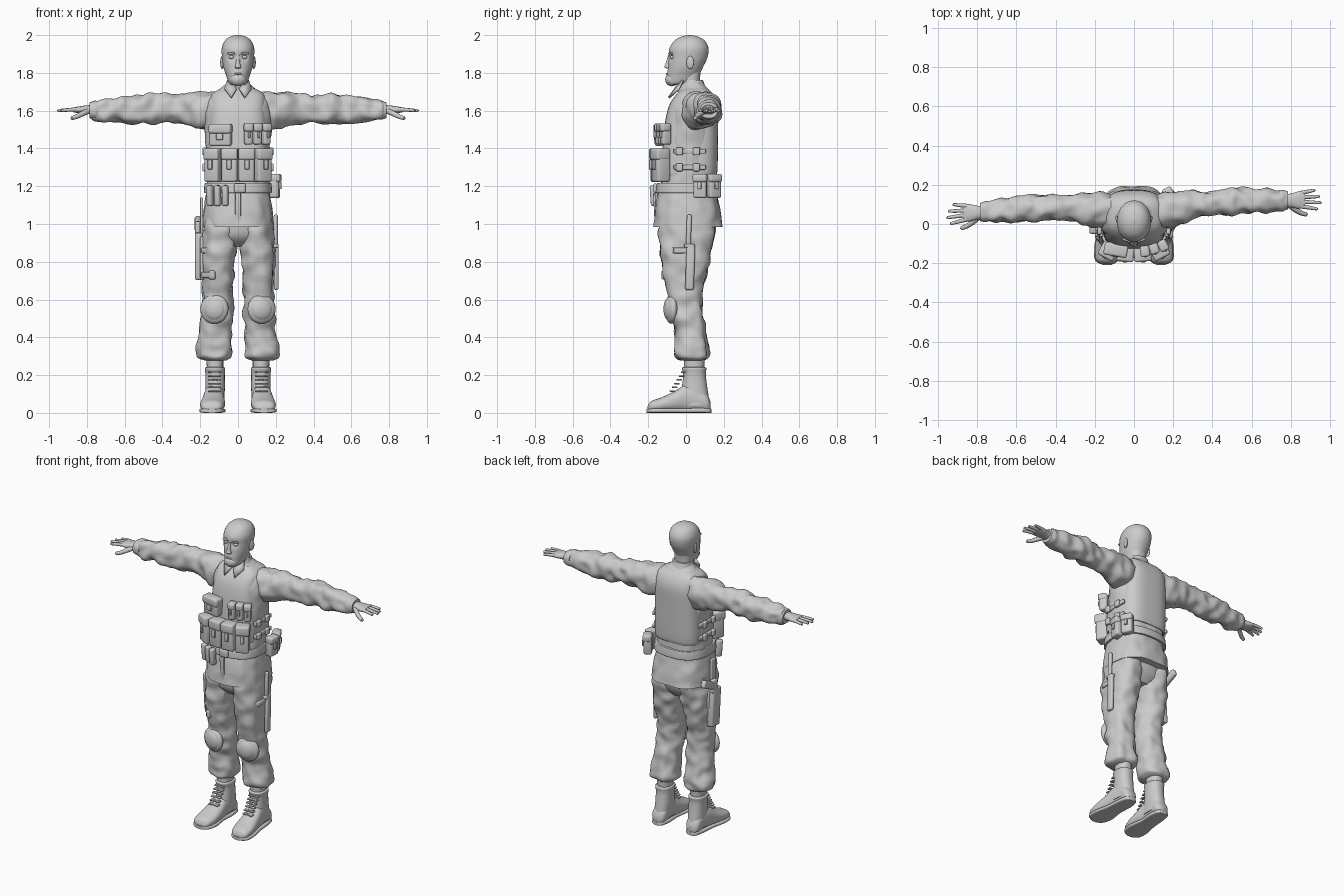
import bpy, bmesh, math
from mathutils import Vector, Matrix, noise

cube = bpy.data.objects.get("Cube")
if cube:
    bpy.data.objects.remove(cube, do_unlink=True)

clay = bpy.data.materials.new("plain_grey")
clay.use_nodes = True
GREY = (0.6, 0.6, 0.6, 1)
clay.diffuse_color = GREY
clay.node_tree.nodes["Principled BSDF"].inputs["Base Color"].default_value = GREY
SIDES = (("left", 1), ("right", -1))


def finish(name, bm):
    bmesh.ops.recalc_face_normals(bm, faces=bm.faces)
    mesh = bpy.data.meshes.new(name)
    bm.to_mesh(mesh)
    bm.free()
    mesh.materials.append(clay)
    ob = bpy.data.objects.new(name, mesh)
    bpy.context.collection.objects.link(ob)
    bpy.ops.object.select_all(action="DESELECT")
    ob.select_set(True)
    bpy.context.view_layer.objects.active = ob
    bpy.ops.object.shade_smooth_by_angle(angle=math.radians(40))
    return ob


def spline(rows, steps):
    """Smooth the listed cross-sections into a denser sequence."""
    out = []
    for i in range(len(rows) - 1):
        p, q, r, s = (rows[max(0, min(len(rows) - 1, i + k))] for k in (-1, 0, 1, 2))
        for j in range(steps):
            t = j / steps
            out.append([b + .5 * t * (c - a + t * (2*a - 5*b + 4*c - d + t * (3*(b - c) + d - a)))
                        for a, b, c, d in zip(p, q, r, s)])
    return out + [list(rows[-1])]


def loft(name, axis, rows, side=1, square=2.3, n=32, steps=5, fold=0, shape=None):
    """Rows give position on the axis, then low and high bounds on the other two axes."""
    bm, rings = bmesh.new(), []
    for t, a0, a1, b0, b1 in spline(rows, steps):
        ring = []
        for k in range(n):
            ang = math.tau * k / n
            c, s = math.cos(ang), math.sin(ang)
            u = math.copysign(abs(c) ** (2 / square), c)
            v = math.copysign(abs(s) ** (2 / square), s)
            a, b = (a0 + a1) / 2 + u * (a1 - a0) / 2, (b0 + b1) / 2 + v * (b1 - b0) / 2
            co = Vector({"x": (t, a, b), "y": (a, t, b), "z": (a, b, t)}[axis])
            if fold:
                push = fold * noise.noise(co * 17 + Vector((side, 0, 0)))
                co += push * Vector({"x": (0, u, v), "y": (u, 0, v), "z": (u, v, 0)}[axis])
            if shape:
                co = shape(co)
            co.x *= side
            ring.append(bm.verts.new(co))
        rings.append(ring)
    for low, high in zip(rings, rings[1:]):
        for k in range(n):
            bm.faces.new((low[k], low[(k+1) % n], high[(k+1) % n], high[k]))
    bm.faces.new(rings[0])
    bm.faces.new(rings[-1])
    return finish(name, bm)


def box(name, loc, size, turn=0, tilt=0, soft=.012):
    """Rounded block; turn is about z, tilt about x, in degrees."""
    bm = bmesh.new()
    bmesh.ops.create_cube(bm, size=1)
    bmesh.ops.scale(bm, vec=size, verts=bm.verts)
    bmesh.ops.bevel(bm, geom=bm.edges[:], offset=min(soft, min(size) * .45), segments=3,
                    profile=.5, affect="EDGES")
    spin = Matrix.Rotation(math.radians(turn), 4, "Z") @ Matrix.Rotation(math.radians(tilt), 4, "X")
    bmesh.ops.transform(bm, matrix=Matrix.Translation(loc) @ spin, verts=bm.verts)
    return finish(name, bm)


def ball(name, loc, size, turn=0):
    bm = bmesh.new()
    bmesh.ops.create_uvsphere(bm, u_segments=24, v_segments=14, radius=1)
    m = Matrix.Translation(loc) @ Matrix.Rotation(math.radians(turn), 4, "Z") @ Matrix.Diagonal((*size, 1))
    bmesh.ops.transform(bm, matrix=m, verts=bm.verts)
    return finish(name, bm)


def tube(name, points, radius):
    """Tapered rounded rod through the points."""
    bm, rings = bmesh.new(), []
    for i, p in enumerate(points):
        d = (points[min(i+1, len(points)-1)] - points[max(i-1, 0)]).to_track_quat("Z", "Y")
        r = radius * (1 - .35 * i / (len(points) - 1))
        rings.append([bm.verts.new(p + d @ Vector((r * math.cos(k * math.tau / 10),
                      r * math.sin(k * math.tau / 10), 0))) for k in range(10)])
    for low, high in zip(rings, rings[1:]):
        for k in range(10):
            bm.faces.new((low[k], low[(k+1) % 10], high[(k+1) % 10], high[k]))
    tip = bm.verts.new(points[-1] + (points[-1] - points[-2]).normalized() * radius * .5)
    for k in range(10):
        bm.faces.new((rings[-1][k], rings[-1][(k+1) % 10], tip))
    bm.faces.new(rings[0])
    return finish(name, bm)


def pouch(name, x, y, z, w, d, h, turn=0, flap=.35):
    """Pouch body with an overhanging flap and a closing tab."""
    spin = Matrix.Rotation(math.radians(turn), 3, "Z")
    at = lambda dy, dz: Vector((x, y, z)) + spin @ Vector((0, dy, dz))
    box(name, at(0, 0), (w, d, h), turn)
    box(name + "_flap", at(-.005, h * (1 - flap) / 2 + .003), (w + .006, d + .004, h * flap), turn)
    box(name + "_tab", at(-d / 2 - .004, h * (.38 - flap)), (w * .3, .014, h * .3), turn, soft=.004)


# Head with eye sockets pressed in
def face(co):
    for s in (-1, 1):
        gap = (co - Vector((s * .036, -.09, 1.885))).length
        co.y += .016 * math.exp(-(gap / .019) ** 2)
    return co


loft("head", "z", [(1.735, -.03, .03, -.094, -.03), (1.75, -.05, .05, -.102, .04),
     (1.79, -.064, .064, -.1, .07), (1.83, -.077, .077, -.095, .09), (1.88, -.084, .084, -.092, .113),
     (1.93, -.086, .086, -.088, .119), (1.97, -.07, .07, -.062, .1), (1.992, -.042, .042, -.025, .065),
     (2, -.008, .008, .012, .028)], n=64, steps=8, square=2.1, shape=face)
loft("neck", "z", [(1.66, -.065, .065, -.04, .1), (1.75, -.056, .056, -.03, .075),
     (1.82, -.055, .055, -.03, .08)])
loft("nose", "z", [(1.822, -.012, .012, -.1, -.08), (1.832, -.017, .017, -.115, -.08),
     (1.85, -.011, .011, -.108, -.08), (1.895, -.008, .008, -.094, -.08)], n=16)
ball("beard", (0, -.075, 1.765), (.043, .035, .036))
ball("mouth", (0, -.1, 1.795), (.022, .006, .005))
for label, s in SIDES:
    ball(label + "_ear", (s * .084, .022, 1.855), (.009, .021, .034), s * -15)
    ball(label + "_eye", (s * .035, -.072, 1.883), (.014, .013, .01))
    box(label + "_brow", (s * .037, -.083, 1.902), (.042, .014, .01), s * 18)

# Jacket and vest
loft("jacket", "z", [(.985, -.188, .188, -.17, .196), (1.08, -.182, .182, -.163, .18),
     (1.19, -.165, .165, -.14, .16), (1.35, -.165, .165, -.112, .15), (1.5, -.175, .175, -.1, .152),
     (1.6, -.175, .175, -.09, .155), (1.67, -.15, .15, -.06, .145), (1.71, -.1, .1, -.025, .12),
     (1.745, -.062, .062, -.015, .09)], n=64, square=2.5, fold=.008)
loft("vest", "z", [(1.26, -.15, .15, -.128, .15), (1.28, -.16, .16, -.132, .166),
     (1.5, -.158, .158, -.116, .17), (1.62, -.15, .15, -.092, .17), (1.685, -.14, .14, -.052, .145),
     (1.718, -.09, .09, -.015, .11)], n=64, square=3.2)
loft("belt", "z", [(1.165, -.175, .175, -.155, .172), (1.17, -.18, .18, -.16, .177),
     (1.212, -.177, .177, -.155, .173), (1.217, -.172, .172, -.15, .168)], n=64, square=2.5)
box("belt_buckle", (.01, -.162, 1.19), (.06, .02, .05))
box("jacket_placket", (0, -.164, 1.08), (.03, .012, .17), tilt=3, soft=.004)
loft("collar", "z", [(1.7, -.078, .078, -.045, .115), (1.735, -.066, .066, -.028, .1),
     (1.762, -.058, .058, -.01, .09)])
for label, s in SIDES:
    bm = bmesh.new()
    bm.faces.new([bm.verts.new((s * x, y, z)) for x, y, z in
                  ((.004, -.05, 1.715), (.035, -.086, 1.665), (.07, -.035, 1.71), (.055, -.012, 1.757))])
    ob = finish(label + "_collar_point", bm)
    ob.modifiers.new("thickness", "SOLIDIFY").thickness = .012

# Sleeves and hands; the right arm reaches further forward
for label, s in SIDES:
    def reach(co, s=s):
        if s < 0:
            co.y -= .095 * max(0, co.x - .15)
        return co

    loft(label + "_sleeve", "x", [(.06, -.03, .14, 1.51, 1.69), (.19, -.015, .162, 1.5, 1.7),
         (.28, .015, .165, 1.525, 1.69), (.38, .045, .165, 1.535, 1.685), (.47, .045, .178, 1.53, 1.69),
         (.55, .05, .185, 1.53, 1.685), (.66, .058, .178, 1.54, 1.665), (.75, .065, .178, 1.55, 1.652),
         (.775, .078, .165, 1.56, 1.645)], s, fold=.018, steps=8, shape=reach)
    loft(label + "_cuff", "x", [(.74, .07, .172, 1.555, 1.647), (.76, .068, .174, 1.553, 1.65),
         (.785, .075, .167, 1.56, 1.644)], s, shape=reach)
    loft(label + "_palm", "x", [(.76, .088, .15, 1.578, 1.63), (.8, .085, .155, 1.583, 1.628),
         (.845, .078, .168, 1.587, 1.622), (.872, .082, .165, 1.592, 1.617)], s, shape=reach)
    for i, (finger, tip) in enumerate((("index", .935), ("middle", .953), ("ring", .945), ("little", .922))):
        y, fan = .09 + .023 * i, (i - 1.5) * .009
        path = [reach(Vector((.855 + (tip - .855) * t, y + fan * t, 1.606 - .006 * t * t)))
                for t in (0, .35, .7, 1)]
        tube(f"{label}_{finger}_finger", [Vector((s * p.x, p.y, p.z)) for p in path], .0115)
    thumb = [reach(Vector(p)) for p in ((.79, .1, 1.6), (.825, .072, 1.583), (.855, .055, 1.568), (.88, .048, 1.56))]
    tube(label + "_thumb", [Vector((s * p.x, p.y, p.z)) for p in thumb], .016)

# Trousers, knee pads and boots
loft("trouser_seat", "z", [(.88, -.08, .08, -.07, .1), (.94, -.175, .175, -.13, .14),
     (1.05, -.172, .172, -.14, .16)], n=48)
for label, s in SIDES:
    loft(label + "_trouser_leg", "z", [(1.03, .005, .182, -.138, .16), (.92, .005, .19, -.14, .145),
         (.8, .018, .195, -.13, .122), (.66, .028, .187, -.105, .095), (.55, .03, .192, -.085, .088),
         (.43, .036, .202, -.06, .105), (.34, .034, .213, -.06, .12), (.295, .038, .213, -.055, .118),
         (.278, .065, .185, -.025, .095)], s, fold=.016, steps=7)
    ball(label + "_knee_pad", (s * .125, -.078, .55), (.076, .032, .078), s * 12)
    ball(label + "_knee_pad_shell", (s * .125, -.088, .55), (.06, .03, .062), s * 12)
    loft(label + "_boot_shaft", "z", [(.04, .075, .175, -.05, .128), (.12, .07, .172, -.025, .115),
         (.2, .07, .172, -.015, .105), (.235, .068, .176, -.022, .108), (.242, .075, .168, -.015, .1)], s)
    loft(label + "_sock", "z", [(.22, .078, .164, -.01, .095), (.3, .078, .168, -.01, .1)], s)
    loft(label + "_boot_foot", "y", [(-.203, .11, .165, .01, .035), (-.185, .085, .193, .005, .062),
         (-.13, .07, .2, .005, .082), (-.06, .07, .19, .005, .115), (0, .075, .18, .005, .15),
         (.06, .076, .174, .005, .14), (.11, .08, .17, .005, .1), (.13, .1, .15, .01, .06)], s)
    loft(label + "_boot_sole", "y", [(-.208, .115, .16, 0, .02), (-.185, .08, .198, 0, .024),
         (-.12, .066, .204, 0, .024), (-.03, .078, .186, 0, .024), (.06, .074, .178, 0, .026),
         (.12, .085, .165, 0, .026), (.134, .11, .14, 0, .02)], s, square=4)
    for i in range(6):
        for cross in (-1, 1):
            box(f"{label}_lace", (s * .125, -.072 + .012 * i, .115 + .02 * i), (.07, .014, .008), cross * 14, soft=.003)

# Front pouches
for i, (x, turn) in enumerate(((-.128, -28), (-.043, -6), (.043, 6), (.128, 28))):
    pouch(f"magazine_pouch_{i}", x, -.155 + abs(x) * .17, 1.31, .082, .075, .175, turn)
pouch("chest_pouch", -.092, -.128, 1.47, .115, .06, .115, -10, .45)
for i in range(3):
    pouch(f"chest_tube_pouch_{i}", .055 + .046 * i, -.135 + .014 * i, 1.475, .042, .052, .11, 8 + 9 * i, .4)
for i in range(3):
    box(f"belt_tool_pouch_{i}", (-.148 + .04 * i, -.135 - .017 * i, 1.15), (.033, .04, .11), -35 + 12 * i, 4)

# Side straps, buckles and hip pouches
for label, s in SIDES:
    for z in (1.385, 1.3):
        box(label + "_side_strap", (s * .167, .02, z), (.018, .17, .026), soft=.005)
        for y in (-.035, .055):
            box(label + "_strap_buckle", (s * .177, y, z), (.022, .036, .042), soft=.006)
pouch("hip_pouch_front", .195, .075, 1.2, .07, .05, .125, 82)
pouch("hip_pouch_back", .175, .147, 1.2, .07, .05, .125, 118)

# Knife on the left thigh
box("knife_sheath", (.203, .022, .77), (.024, .046, .24), tilt=-2)
box("knife_handle", (.2, .015, .965), (.022, .026, .17), tilt=-2, soft=.01)
box("knife_guard", (.201, .018, .885), (.028, .056, .02), soft=.006)

# Holster on the right thigh
box("holster", (-.207, .0, .83), (.042, .085, .25), tilt=4)
box("holster_plate", (-.19, -.01, .82), (.02, .11, .23))
box("holster_hanger", (-.192, -.01, 1.03), (.016, .05, .22), soft=.006)
box("pistol_slide", (-.213, .012, .97), (.03, .05, .09), tilt=4)
box("pistol_grip", (-.213, .075, 1.0), (.032, .12, .048), tilt=25)
for label, s, heights in (("left", 1, (.86,)), ("right", -1, (.86, .73))):
    for z in heights:
        box(label + "_thigh_strap", (s * .158, -.085, z), (.1, .03, .03), s * 50, soft=.006)
        box(label + "_thigh_buckle", (s * .135, -.112, z), (.034, .03, .046), s * 35, soft=.008)
        box(label + "_thigh_strap_side", (s * .19, -.02, z), (.02, .09, .03), soft=.006)
